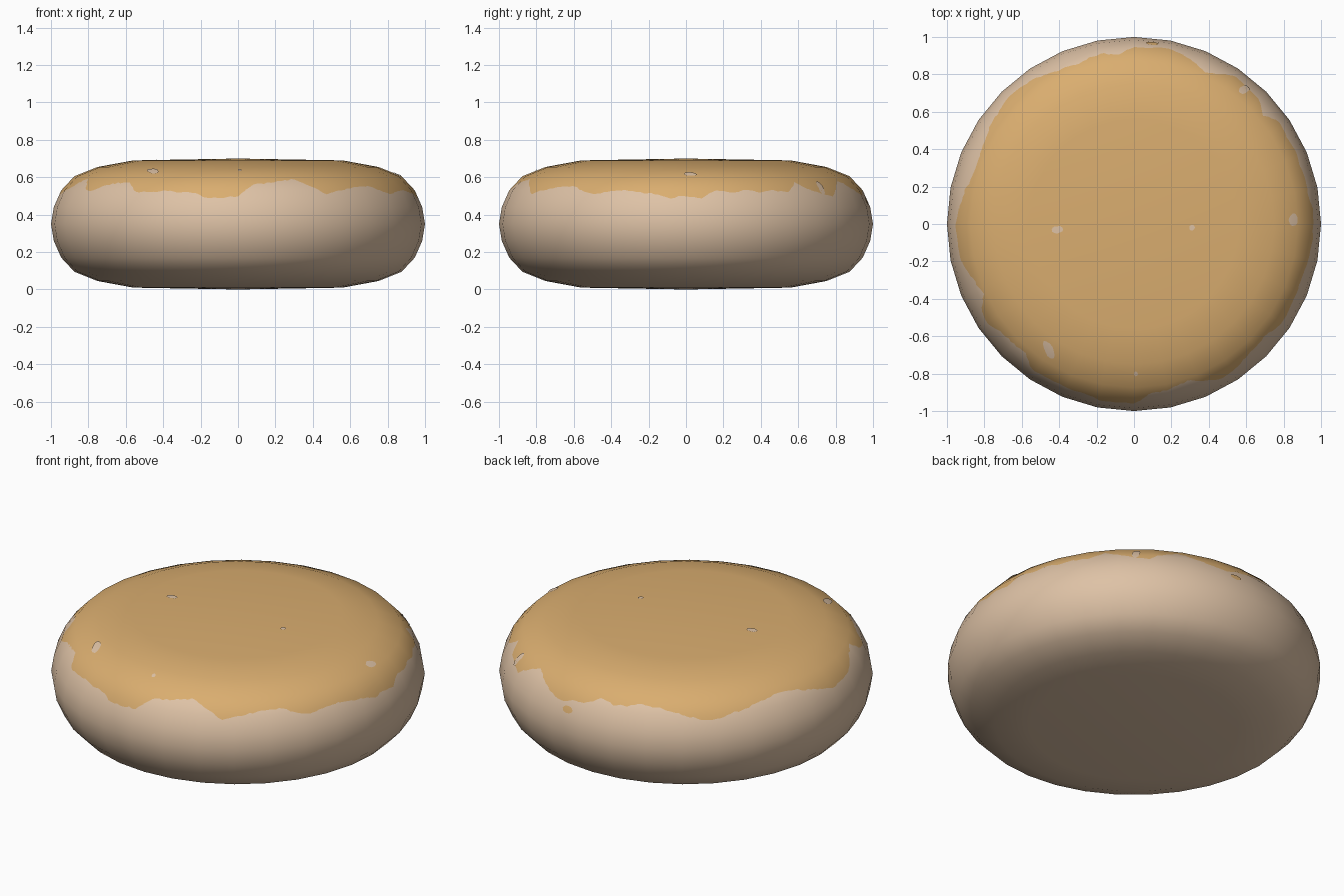
import bpy
import math
import random
from mathutils import Vector

random.seed(4)
cube = bpy.data.objects.get("Cube")
if cube:
    bpy.data.objects.remove(cube)

SIDES = 32                # sides of the bun
COLUMNS = SIDES * 9       # fine columns, so the glaze edge can be ragged
MID = 0.35
SHOULDER = 0.53           # profile ring that the glaze edge wanders across

# Upper half of the profile (radius, height), mirrored for the lower half
UPPER = [(1, MID), (0.985, 0.44), (0.945, SHOULDER), (0.875, 0.605),
         (0.75, 0.655), (0.56, 0.69), (0, 0.70)]

# Height of the glaze edge in hundredths, every five degrees from +x
EDGE = [50, 49, 53, 52, 53, 52, 53, 52, 57, 53, 51, 50, 55, 58, 55, 52, 50, 52,
        53, 56, 55, 55, 57, 56, 55, 53, 51, 51, 53, 54, 56, 57, 58, 57, 55, 53,
        51, 51, 52, 54, 57, 59, 53, 53, 56, 57, 57, 52, 52, 53, 52, 52, 49, 49,
        50, 56, 57, 58, 59, 55, 51, 53, 54, 55, 55, 52, 51, 53, 53, 52, 51, 49]

# Bare spots on the glaze: x, y, half width, half length, turn
SPOTS = [(-0.41, -0.03, 0.03, 0.02, 0), (0.31, -0.02, 0.015, 0.015, 0),
         (0.85, 0.02, 0.024, 0.035, 0), (-0.455, -0.67, 0.024, 0.05, 0.5),
         (0.01, -0.8, 0.012, 0.012, 0), (0.585, 0.715, 0.03, 0.022, 0.4)]


def make_material(name, color):
    mat = bpy.data.materials.new(name)
    mat.use_nodes = True
    mat.diffuse_color = (*color, 1)
    bsdf = next(n for n in mat.node_tree.nodes if n.type == 'BSDF_PRINCIPLED')
    bsdf.inputs["Base Color"].default_value = (*color, 1)
    return mat


dough = make_material("pale dough", (0.73, 0.54, 0.38))
glaze = make_material("golden glaze", (0.70, 0.42, 0.16))


def profile_normal(i):
    """Smooth outward normal (radial, up) at one profile point."""
    if i == 0:
        return Vector((1, 0))
    if i == len(UPPER) - 1:
        return Vector((0, 1))
    d = Vector(UPPER[i + 1]) - Vector(UPPER[i - 1])
    return Vector((d.y, -d.x)).normalized()


def lookup(axis, value):
    """Profile point and normal at a given radius (axis 0) or height (axis 1)."""
    for i in range(len(UPPER) - 1):
        a, b = UPPER[i], UPPER[i + 1]
        t = (value - a[axis]) / (b[axis] - a[axis])
        if t <= 1:
            break
    t = max(0, t)
    return (Vector(a).lerp(Vector(b), t),
            profile_normal(i).lerp(profile_normal(i + 1), t).normalized())


def flat_side(angle):
    """Radius factor that keeps the sides straight between corners."""
    step = 2 * math.pi / SIDES
    return math.cos(step / 2) / math.cos(angle % step - step / 2)


def make_object(name, verts, normals, faces, slots, materials):
    mesh = bpy.data.meshes.new(name)
    mesh.from_pydata(verts, [], faces)
    for mat in materials:
        mesh.materials.append(mat)
    for poly, slot in zip(mesh.polygons, slots):
        poly.material_index = slot
        poly.use_smooth = True
    mesh.normals_split_custom_set_from_vertices(normals)
    obj = bpy.data.objects.new(name, mesh)
    bpy.context.collection.objects.link(obj)
    return obj


def glaze_edge(column):
    pos = column * len(EDGE) / COLUMNS
    i = int(pos)
    t = pos - i
    z = EDGE[i] * (1 - t) + EDGE[(i + 1) % len(EDGE)] * t
    return min(0.6, max(0.46, z / 100 + random.uniform(-0.004, 0.004)))


# Bun: turned body with one extra ring that follows the glaze edge
edges = [glaze_edge(c) for c in range(COLUMNS)]
verts, normals, faces, slots = [], [], [], []
for c, edge in enumerate(edges):
    angle = 2 * math.pi * c / COLUMNS
    low = [(r, 2 * MID - z, 1) for r, z in UPPER[-2:0:-1]]
    heights = [UPPER[0][1], UPPER[1][1], min(edge, SHOULDER), max(edge, SHOULDER)]
    heights += [p[1] for p in UPPER[3:-1]]
    column = [(z, -1) for _, z, _ in low] + [(z, 1) for z in heights]
    for z, half in column:
        p, n = lookup(1, z if half > 0 else 2 * MID - z)
        r = p.x * flat_side(angle)
        verts.append((r * math.cos(angle), r * math.sin(angle), z))
        normals.append((n.x * math.cos(angle), n.x * math.sin(angle), n.y * half))
rows = len(column)
edge_row = len(low) + 2
bottom, top = len(verts), len(verts) + 1
verts += [(0, 0, 0), (0, 0, 2 * MID)]
normals += [(0, 0, -1), (0, 0, 1)]

for c in range(COLUMNS):
    d = (c + 1) % COLUMNS
    a, b = c * rows, d * rows
    faces.append((bottom, b, a))
    slots.append(0)
    for k in range(rows - 1):
        faces.append((a + k, b + k, b + k + 1, a + k + 1))
        below = edges[c] + edges[d] < 2 * SHOULDER
        slots.append(int(k > edge_row or (k == edge_row and below)))
    faces.append((a + rows - 1, b + rows - 1, top))
    slots.append(1)
make_object("bun", verts, normals, faces, slots, [dough, glaze])


# Thin plates laid on the bun for the spots
def make_plate(name, points, lift, mat):
    """points: (angle, radius or height, axis) with the centre first."""
    verts, normals = [], []
    for angle, value, axis in points:
        p, n = lookup(axis, value)
        r = p.x * flat_side(angle) + n.x * lift
        verts.append((r * math.cos(angle), r * math.sin(angle), p.y + n.y * lift))
        normals.append((n.x * math.cos(angle), n.x * math.sin(angle), n.y))
    count = len(points) - 1
    faces = [(0, 1 + i, 1 + (i + 1) % count) for i in range(count)]
    make_object(name, verts, normals, faces, [0] * count, [mat])


def lookup_radius(x, y):
    angle = math.atan2(y, x)
    return angle, math.hypot(x, y) / flat_side(angle), 0


for x, y, w, h, turn in SPOTS:
    points = [lookup_radius(x, y)]
    for i in range(12):
        a = i * math.pi / 6
        wobble = random.uniform(0.85, 1.1)
        u, v = w * wobble * math.cos(a), h * wobble * math.sin(a)
        points.append(lookup_radius(x + u * math.cos(turn) - v * math.sin(turn),
                                    y + u * math.sin(turn) + v * math.cos(turn)))
    make_plate("bare_spot", points, 0.004, dough)

# One drip of glaze below the edge at the back
drip = [(1.47, 0.47, 1)]
for i in range(12):
    a = i * math.pi / 6
    drip.append((1.47 + 0.035 * math.cos(a), 0.47 + 0.018 * math.sin(a), 1))
make_plate("glaze_drip", drip, 0.004, glaze)
